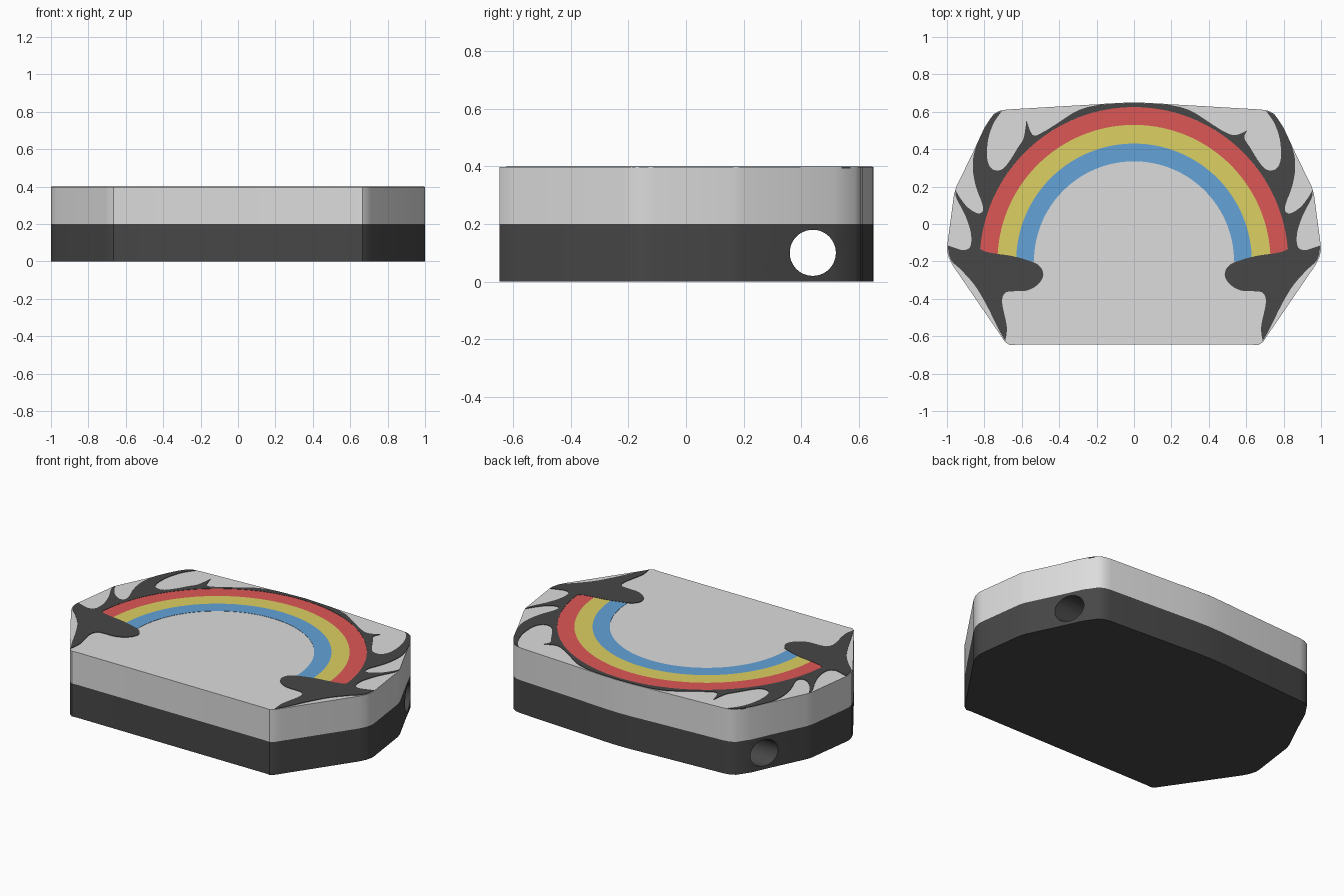
import bpy, bmesh, math
from mathutils import Vector

if "Cube" in bpy.data.objects:
    bpy.data.objects.remove(bpy.data.objects["Cube"])


def material(name, r, g, b):
    m = bpy.data.materials.new(name)
    m.diffuse_color = (r, g, b, 1)
    m.use_nodes = True
    m.node_tree.nodes["Principled BSDF"].inputs["Base Color"].default_value = m.diffuse_color
    return m


GREY = material("light_grey", 0.72, 0.72, 0.72)
DARK = material("charcoal", 0.063, 0.063, 0.063)
RED = material("red", 0.72, 0.097, 0.094)
YELLOW = material("yellow", 0.72, 0.63, 0.125)
BLUE = material("blue", 0.125, 0.365, 0.68)


def slab(name, pts, z0, z1, mat):
    """Closed outline extruded between two heights."""
    bm = bmesh.new()
    face = bm.faces.new([bm.verts.new((x, y, z0)) for x, y in pts])
    new = bmesh.ops.extrude_face_region(bm, geom=[face])["geom"]
    for v in new:
        if isinstance(v, bmesh.types.BMVert):
            v.co.z = z1
    bmesh.ops.recalc_face_normals(bm, faces=bm.faces)
    me = bpy.data.meshes.new(name)
    bm.to_mesh(me)
    bm.free()
    me.materials.append(mat)
    ob = bpy.data.objects.new(name, me)
    bpy.context.collection.objects.link(ob)
    return ob


def smooth_stroke(pts, steps=5):
    """Catmull-Rom curve through the points, sharp at both ends."""
    p = [Vector(q) for q in pts]
    p = [p[0]] + p + [p[-1]]
    out = []
    for a, b, c, d in zip(p, p[1:], p[2:], p[3:]):
        for i in range(steps):
            t = i / steps
            out.append(0.5 * (2 * b + (c - a) * t + (2 * a - 5 * b + 4 * c - d) * t * t
                              + (3 * b - a - 3 * c + d) * t ** 3))
    return [tuple(v) for v in out]


def arc(r, a0, a1, n):
    return [(r * math.cos(a0 + (a1 - a0) * i / n), -0.2 + r * math.sin(a0 + (a1 - a0) * i / n))
            for i in range(n + 1)]


def shade(ob):
    bpy.ops.object.select_all(action='DESELECT')
    ob.select_set(True)
    bpy.context.view_layer.objects.active = ob
    bpy.ops.object.shade_smooth_by_angle(angle=math.radians(30))


# Body outline: right half, mirrored
half = [(0, 0.65), (0.1, 0.647), (0.2, 0.64), (0.68, 0.612), (0.72, 0.605), (0.75, 0.588),
        (0.80, 0.515), (0.86, 0.385), (0.95, 0.2), (0.962, 0.16), (0.998, -0.11), (1.0, -0.14),
        (0.99, -0.18), (0.97, -0.22), (0.71, -0.60), (0.69, -0.63), (0.665, -0.648), (0.63, -0.645)]
outline = half + [(-x, y) for x, y in reversed(half[1:])]

lower_body = slab("lower_body", outline, 0, 0.2, DARK)
upper_body = slab("upper_body", outline, 0.2, 0.397, GREY)

# Round hole running through the lower body from side to side
bpy.ops.mesh.primitive_cylinder_add(vertices=48, radius=0.08, depth=3, location=(0, 0.44, 0.1),
                                    rotation=(0, math.pi / 2, 0))
cutter = bpy.context.object
cutter.name = "hole_cutter"
cutter.hide_render = True
cutter.data.materials.append(DARK)
mod = lower_body.modifiers.new("hole", 'BOOLEAN')
mod.operation = 'DIFFERENCE'
mod.solver = 'EXACT'
mod.object = cutter
bpy.context.view_layer.objects.active = lower_body
bpy.ops.object.modifier_apply(modifier="hole")
bpy.data.objects.remove(cutter)
shade(lower_body)
shade(upper_body)

# Three colour bands of the arch
radii = [0.535, 0.63, 0.73, 0.825]
for name, mat, r0, r1 in zip(("blue_band", "yellow_band", "red_band"), (BLUE, YELLOW, RED),
                             radii, radii[1:]):
    slab(name, arc(r1, 0, math.pi, 64) + arc(r0, math.pi, 0, 64), 0.392, 0.3985, mat)


# Dark branching silhouette beside the arch, one per side
def branch(name, side, spike):
    strokes = [
        # top band down to the spike
        [(0, 0.648), (0.1, 0.643), (0.2, 0.635), (0.3, 0.607), (0.4, 0.545), (0.48, 0.495),
         (0.54, 0.475), spike],
        # upper bay
        [spike, (0.59, 0.46), (0.62, 0.41), (0.67, 0.33), (0.71, 0.29), (0.76, 0.295),
         (0.785, 0.35), (0.78, 0.45), (0.75, 0.54), (0.705, 0.605)],
        # upper tip, main stem, middle bay
        [(0.705, 0.605), (0.75, 0.584), (0.797, 0.515), (0.85, 0.395), (0.862, 0.3), (0.845, 0.2),
         (0.812, 0.11), (0.81, 0.067), (0.84, 0.058), (0.89, 0.09), (0.93, 0.14), (0.955, 0.183)],
        # lower bay
        [(0.955, 0.183), (0.95, 0.14), (0.90, 0.04), (0.872, -0.05), (0.875, -0.12),
         (0.91, -0.14), (0.95, -0.13), (0.996, -0.115)],
        # outer edge to the bottom tip
        [(0.996, -0.115), (0.98, -0.19), (0.92, -0.25), (0.85, -0.33), (0.79, -0.43),
         (0.72, -0.57), (0.688, -0.625)],
        # foot pointing inward
        [(0.688, -0.625), (0.68, -0.55), (0.705, -0.42), (0.69, -0.37), (0.65, -0.36),
         (0.57, -0.355), (0.51, -0.32), (0.485, -0.27), (0.51, -0.22), (0.58, -0.19),
         (0.66, -0.17), (0.75, -0.157), (0.805, -0.145)],
    ]
    pts = [q for s in strokes for q in smooth_stroke(s)]
    pts += arc(0.825, 0.08, math.pi / 2, 40)
    slab(name, [(side * x, y) for x, y in pts], 0.392, 0.4, DARK)


branch("left_branch", -1, (0.575, 0.555))
branch("right_branch", 1, (0.605, 0.50))
